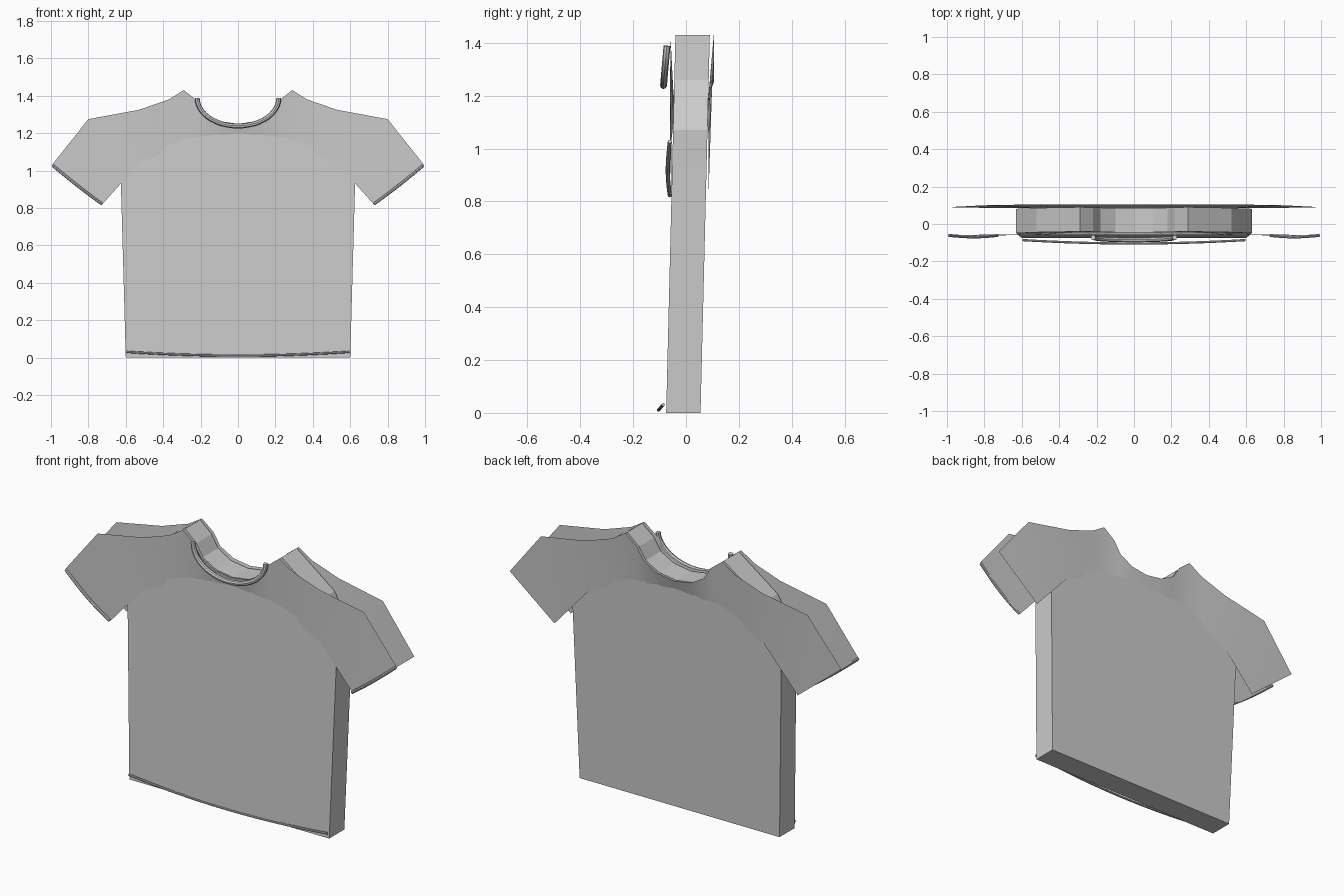
import bpy, bmesh, math

if "Cube" in bpy.data.objects:
    bpy.data.objects.remove(bpy.data.objects["Cube"])

cloth = bpy.data.materials.new("light grey cloth")
cloth.diffuse_color = (0.6, 0.6, 0.6, 1)
cloth.use_nodes = True
cloth.node_tree.nodes["Principled BSDF"].inputs["Base Color"].default_value = cloth.diffuse_color
LEAN = 0.0245                      # the torso leans back slightly with height


def finish(obj, smooth=False):
    obj.data.materials.append(cloth)
    if smooth:
        bpy.ops.object.select_all(action='DESELECT')
        obj.select_set(True)
        bpy.context.view_layer.objects.active = obj
        bpy.ops.object.shade_smooth_by_angle(angle=math.radians(40))


def mesh_object(name, bm, smooth=False):
    me = bpy.data.meshes.new(name)
    bm.to_mesh(me)
    bm.free()
    obj = bpy.data.objects.new(name, me)
    bpy.context.collection.objects.link(obj)
    finish(obj, smooth)


# Torso: one closed slab from a mirrored outline
half = [(0.6, 0), (0.626, 0.93), (0.63, 1.07), (0.52, 1.26), (0.29, 1.43),
        (0.22, 1.37), (0.18, 1.305), (0.10, 1.26)]
outline = half + [(0, 1.245)] + [(-x, z) for x, z in reversed(half)]
bm = bmesh.new()
face = bm.faces.new([bm.verts.new((x, -0.075 + LEAN * z, z)) for x, z in outline])
side = bmesh.ops.extrude_face_region(bm, geom=[face])
bmesh.ops.translate(bm, vec=(0, 0.13, 0),
                    verts=[v for v in side["geom"] if isinstance(v, bmesh.types.BMVert)])
bmesh.ops.recalc_face_normals(bm, faces=bm.faces)
mesh_object("torso", bm)

# Yoke and sleeve sheets: columns (x, top z, bottom z) across the chest, then a sleeve
COLUMNS = [(0, 1.25, 1.19), (0.10, 1.265, 1.18), (0.18, 1.31, 1.165),
           (0.22, 1.375, 1.155), (0.29, 1.43, 1.14), (0.37, 1.38, 1.11),
           (0.53, 1.325, 1.04)]


def sheet(name, sign, top_y, inner_y, sleeve_y):
    bm = bmesh.new()
    base = -0.073 if sign < 0 else 0.053
    for s in (-1, 1):
        tops, lows = [], []
        for x, zt, zb in COLUMNS:
            tops.append(bm.verts.new((s * x, top_y, zt)))
            y = inner_y if x > 0.5 else base + LEAN * zb
            lows.append(bm.verts.new((s * x, y, zb)))
        for i in range(len(tops) - 1):
            bm.faces.new((lows[i], lows[i + 1], tops[i + 1], tops[i]))
        shoulder, cuff, under = [
            bm.verts.new((s * x, y, z)) for (x, z), y in
            zip([(0.8, 1.275), (0.995, 1.03), (0.73, 0.815)], sleeve_y)]
        bm.faces.new((lows[-1], under, shoulder, tops[-1]))
        bm.faces.new((under, cuff, shoulder))
    bmesh.ops.remove_doubles(bm, verts=bm.verts, dist=0.0005)
    bmesh.ops.recalc_face_normals(bm, faces=bm.faces)
    bm.faces.ensure_lookup_table()
    bm.normal_update()
    if sum(f.normal.y for f in bm.faces) * sign < 0:
        bmesh.ops.reverse_faces(bm, faces=bm.faces)
    mesh_object(name, bm, True)


sheet("front_yoke_and_sleeves", -1, -0.059, -0.054, (-0.061, -0.06, -0.056))
sheet("back_yoke_and_sleeves", 1, 0.105, 0.086, (0.1, 0.09, 0.085))


# Piping: round cord swept along a path
def cord(name, points, radius):
    cu = bpy.data.curves.new(name, 'CURVE')
    cu.dimensions = '3D'
    cu.bevel_depth = radius
    cu.bevel_resolution = 2
    cu.use_fill_caps = True
    sp = cu.splines.new('POLY')
    sp.points.add(len(points) - 1)
    for p, co in zip(sp.points, points):
        p.co = (*co, 1)
    obj = bpy.data.objects.new(name, cu)
    bpy.context.collection.objects.link(obj)
    bpy.ops.object.select_all(action='DESELECT')
    obj.select_set(True)
    bpy.context.view_layer.objects.active = obj
    bpy.ops.object.convert(target='MESH')
    finish(bpy.context.object, True)


# Collar
collar = []
for i in range(25):
    a = math.pi * i / 24
    collar.append((-0.218 * math.cos(a), -0.072 - 0.013 * math.sin(a),
                   1.388 - 0.15 * math.sin(a)))
cord("collar", collar, 0.013)

# Hem, sagging forward and down in the middle
hem = []
for i in range(17):
    t = i / 8 - 1
    hem.append((0.595 * t, -0.104 + 0.018 * t * t, 0.011 + 0.02 * t * t))
cord("hem", hem, 0.006)

# Sleeve cuffs
for s, label in ((-1, "left"), (1, "right")):
    path = []
    for i in range(9):
        t = i / 8
        bow = math.sin(math.pi * t)
        path.append((s * (0.728 + 0.262 * t - 0.004 * bow), -0.061 - 0.008 * bow,
                     0.822 + 0.205 * t - 0.008 * bow))
    cord(label + "_cuff", path, 0.008)
